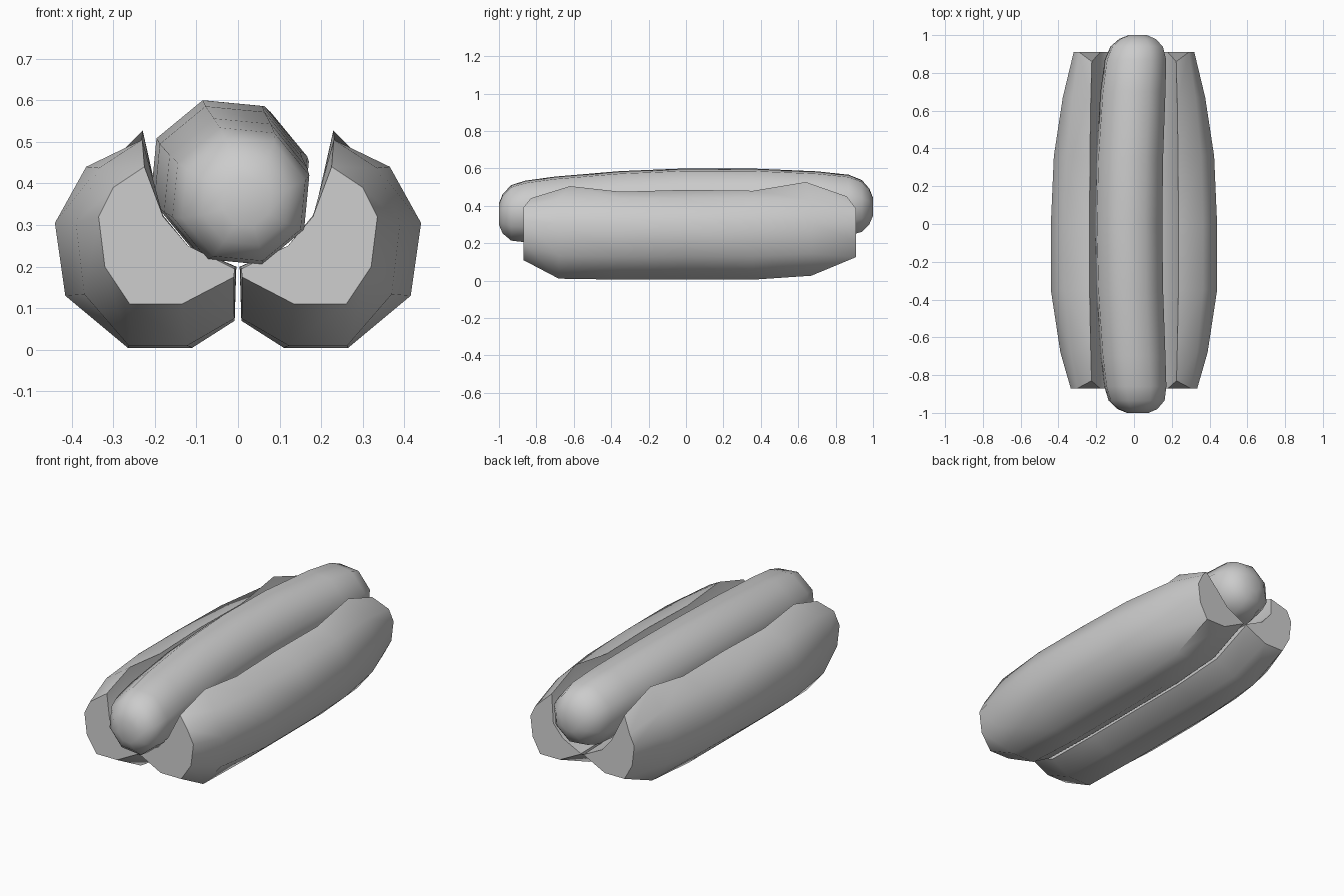
import bpy, bmesh, math

cube = bpy.data.objects.get("Cube")
if cube:
    bpy.data.objects.remove(cube)

mat = bpy.data.materials.new("plain grey")
mat.use_nodes = True
grey = (0.6, 0.6, 0.6, 1)
mat.diffuse_color = grey
mat.node_tree.nodes["Principled BSDF"].inputs["Base Color"].default_value = grey


def loft(name, rings, sharp_angle):
    """Skin a list of equal-length rings and cap both ends."""
    bm = bmesh.new()
    loops = [[bm.verts.new(p) for p in ring] for ring in rings]
    for a, b in zip(loops, loops[1:]):
        for i in range(len(a)):
            j = (i + 1) % len(a)
            bm.faces.new((a[i], a[j], b[j], b[i]))
    bm.faces.new(loops[0])
    bm.faces.new(loops[-1])
    bmesh.ops.recalc_face_normals(bm, faces=bm.faces)
    mesh = bpy.data.meshes.new(name)
    bm.to_mesh(mesh)
    bm.free()
    mesh.materials.append(mat)
    obj = bpy.data.objects.new(name, mesh)
    bpy.context.collection.objects.link(obj)
    bpy.ops.object.select_all(action='DESELECT')
    obj.select_set(True)
    bpy.context.view_layer.objects.active = obj
    bpy.ops.object.shade_smooth_by_angle(angle=math.radians(sharp_angle))
    return obj


# Bun halves: cross-sections (crest first) in the middle and at the ends
CREST = (0.235, 0.48)
MIDDLE = [CREST, (0.365, 0.44), (0.44, 0.305), (0.415, 0.13), (0.265, 0.005),
          (0.11, 0.005), (0.008, 0.07), (0.004, 0.2), (0.12, 0.25), (0.19, 0.33)]
END = [(0.225, 0.44), (0.30, 0.39), (0.335, 0.32), (0.32, 0.2), (0.26, 0.11),
       (0.135, 0.11), (0.01, 0.175), (0.008, 0.195), (0.12, 0.25), (0.18, 0.32)]
# y, sideways taper, vertical taper, crest height, crest pull toward the middle
STATIONS = [(-0.87, 1, 1, 0.44, 0.04), (-0.68, 0.48, 0.05, 0.505, 0.06),
            (-0.35, 0, 0, 0.475, 0), (0, 0, 0, 0.485, 0),
            (0.36, 0.15, 0, 0.48, 0), (0.67, 0.6, 0.2, 0.527, 0.03),
            (0.91, 1.15, 1.15, 0.45, 0.05)]


def bun_half(name, side):
    rings = []
    for y, tx, tz, crest, pull in STATIONS:
        ring = []
        for i, ((mx, mz), (ex, ez)) in enumerate(zip(MIDDLE, END)):
            x, z, yy = mx + (ex - mx) * tx, mz + (ez - mz) * tz, y
            if i == 0:
                z = crest
                yy = y - math.copysign(pull, y)
            ring.append((side * x, yy, z))
        rings.append(ring)
    return loft(name, rings, 50)


bun_half("left_bun_half", 1)
bun_half("right_bun_half", -1)

# Sausage: eight-sided, bowed up and sideways, with rounded ends
SAUSAGE = [(-1, 0.06), (-0.98, 0.11), (-0.935, 0.155), (-0.86, 0.172), (-0.7, 0.18),
           (-0.35, 0.186), (0, 0.188), (0.35, 0.186), (0.7, 0.18), (0.87, 0.17),
           (0.94, 0.145), (0.98, 0.1), (1, 0.05)]
rings = []
for y, radius in SAUSAGE:
    bow = 1 - y * y
    cx, cz = 0.02 - 0.05 * bow, 0.375 + 0.02 * y + 0.045 * bow
    angles = [math.radians(17 + 45 * k) for k in range(8)]
    rings.append([(cx + radius * math.cos(a), y, cz + radius * math.sin(a)) for a in angles])
loft("sausage", rings, 60)
